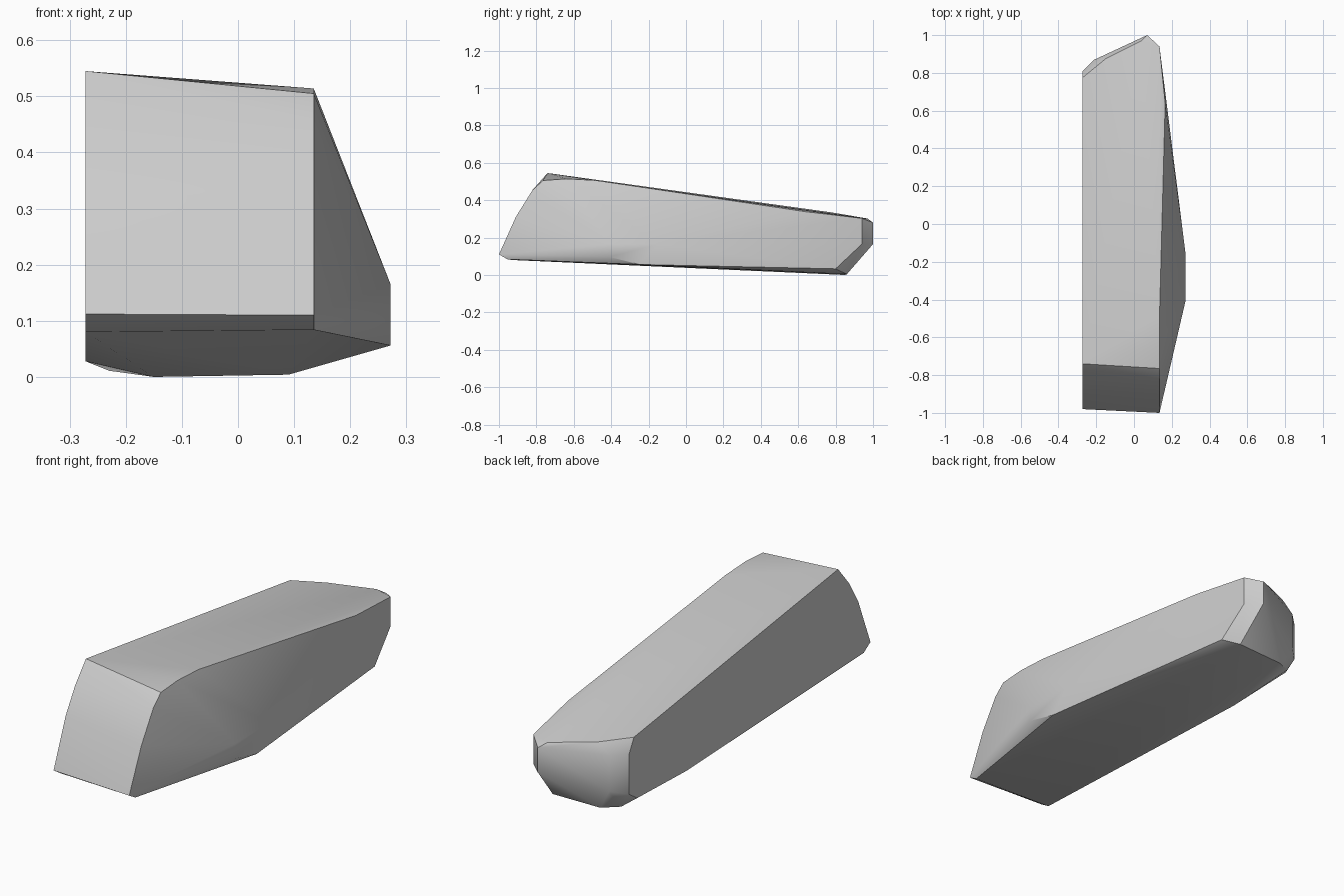
import bpy, bmesh, math

if "Cube" in bpy.data.objects:
    bpy.data.objects.remove(bpy.data.objects["Cube"])

stone = bpy.data.materials.new("light_grey")
stone.diffuse_color = (0.6, 0.6, 0.6, 1)
stone.use_nodes = True
stone.node_tree.nodes["Principled BSDF"].inputs["Base Color"].default_value = stone.diffuse_color

# Flat left cheek: y, z outline at one x
left_x = -0.272
left = [(-0.98, 0.112), (-0.93, 0.08), (0.38, 0.028), (0.75, 0.04), (0.81, 0.08),
        (0.81, 0.27), (0.775, 0.335), (-0.74, 0.545), (-0.82, 0.45), (-0.89, 0.335)]

# Flat upper right front edge: y, z outline at one x
right_x = 0.135
right = [(-1.0, 0.11), (-0.955, 0.084), (-0.91, 0.31), (-0.82, 0.455),
         (-0.765, 0.505), (-0.64, 0.514), (-0.485, 0.506), (0.94, 0.303), (0.94, 0.165)]

points = [(left_x, y, z) for y, z in left] + [(right_x, y, z) for y, z in right]

# Bulging right flank
points += [(0.272, -0.41, 0.165), (0.272, -0.15, 0.165), (0.272, -0.41, 0.096),
           (0.272, -0.25, 0.056), (0.165, 0.64, 0.338), (0.15, 0.8, 0.033)]

# Chipped back end
points += [(0.07, 1.0, 0.28), (0.07, 1.0, 0.165), (0.04, 0.97, 0.302),
           (-0.15, 0.875, 0.318), (-0.21, 0.87, 0.27), (-0.21, 0.87, 0.10)]

# Underside back rim
points += [(-0.23, 0.81, 0.011), (-0.15, 0.85, 0.0), (0.09, 0.86, 0.004)]

# Wrap all outlines into one faceted block
bm = bmesh.new()
for p in points:
    bm.verts.new(p)
hull = bmesh.ops.convex_hull(bm, input=bm.verts[:])
loose = {g for g in hull["geom_interior"] + hull["geom_unused"]
         if isinstance(g, bmesh.types.BMVert)}
bmesh.ops.delete(bm, geom=list(loose), context='VERTS')
bmesh.ops.dissolve_limit(bm, angle_limit=math.radians(1),
                         verts=bm.verts[:], edges=bm.edges[:])
bmesh.ops.recalc_face_normals(bm, faces=bm.faces[:])
mesh = bpy.data.meshes.new("stone_block")
bm.to_mesh(mesh)
bm.free()
mesh.materials.append(stone)
block = bpy.data.objects.new("stone_block", mesh)
bpy.context.collection.objects.link(block)
bpy.context.view_layer.objects.active = block
block.select_set(True)
bpy.ops.object.shade_smooth_by_angle(angle=math.radians(30))
